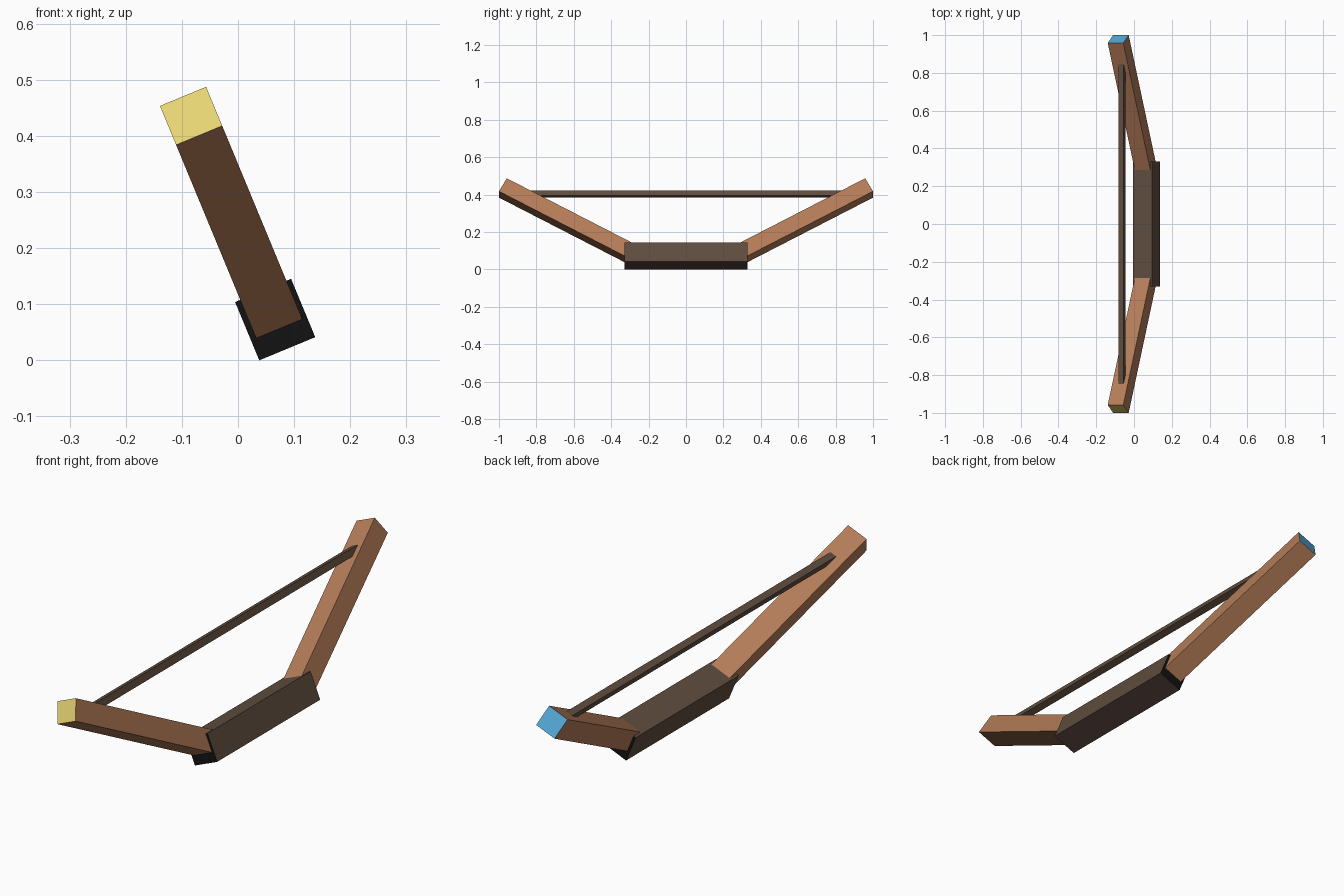
import bpy, bmesh, math
from mathutils import Matrix, Vector

if "Cube" in bpy.data.objects:
    bpy.data.objects.remove(bpy.data.objects["Cube"])


def material(name, r, g, b):
    # sRGB bytes to linear
    lin = [(c / 255 / 12.92) if c < 11 else ((c / 255 + 0.055) / 1.055) ** 2.4 for c in (r, g, b)]
    m = bpy.data.materials.new(name)
    m.diffuse_color = (*lin, 1)
    m.use_nodes = True
    m.node_tree.nodes["Principled BSDF"].inputs["Base Color"].default_value = m.diffuse_color
    return m


WOOD = material("light wood", 180, 124, 88)
DARK = material("dark leather", 95, 77, 62)
UNDER = material("grip underside", 86, 65, 60)
BLACK = material("black end", 18, 18, 18)
BLUE = material("blue tip", 86, 172, 220)
YELLOW = material("yellow tip", 230, 211, 115)

# The whole bow leans back around the y axis
LEAN = Matrix.Rotation(math.radians(-22.5), 4, 'Y')


def prism(name, profile, x0, x1, mats, rule=None):
    """Extrude a (y, z) profile from x0 to x1, colour faces by rule, then lean."""
    bm = bmesh.new()
    face = bm.faces.new([bm.verts.new((x0, y, z)) for y, z in profile])
    ext = bmesh.ops.extrude_face_region(bm, geom=[face])
    bmesh.ops.translate(bm, vec=(x1 - x0, 0, 0),
                        verts=[v for v in ext['geom'] if isinstance(v, bmesh.types.BMVert)])
    bmesh.ops.recalc_face_normals(bm, faces=bm.faces[:])
    for f in bm.faces:
        f.material_index = rule(f.normal) if rule else 0
    bm.transform(LEAN)
    me = bpy.data.meshes.new(name)
    bm.to_mesh(me)
    bm.free()
    for m in mats:
        me.materials.append(m)
    ob = bpy.data.objects.new(name, me)
    bpy.context.collection.objects.link(ob)
    return ob


def rect(y0, y1, z0, z1):
    return [(y0, z0), (y1, z0), (y1, z1), (y0, z1)]


# Grip: dark block with black ends
prism("grip", rect(-0.33, 0.33, -0.0145, 0.098), 0.035, 0.143, [DARK, BLACK, UNDER],
      lambda n: 1 if abs(n.y) > 0.9 else 2 if n.z < -0.9 else 0)

# String, its ends buried in the limbs
prism("string", rect(-0.865, 0.865, 0.382, 0.410), 0.082, 0.110, [DARK])

# Limbs: slanted square bars with coloured tips
a = math.radians(29.1)
along = Vector((math.cos(a), math.sin(a)))
across = Vector((-math.sin(a), math.cos(a))) * 0.086
outer = Vector((1.0, 0.397))
inner = outer - along * 0.83
corners = [inner, outer, outer + across, inner + across]
for side, tip, label in ((1, BLUE, "right"), (-1, YELLOW, "left")):
    out = Vector((0, side * along.x, along.y))
    prism(label + "_limb", [(p.x * side, p.y) for p in corners], 0.045, 0.134, [WOOD, tip],
          lambda n: 1 if n.dot(out) > 0.9 else 0)
